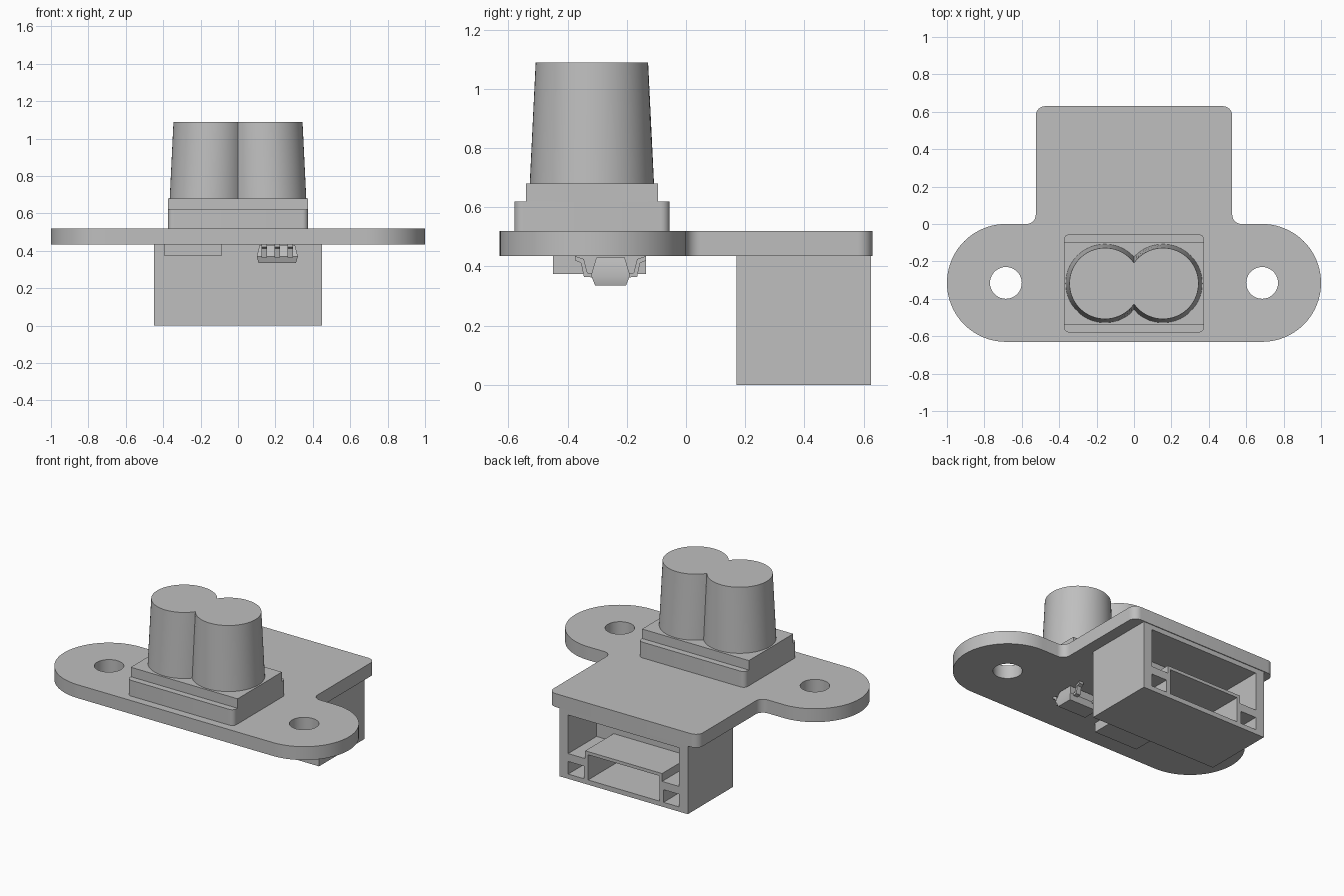
import bpy, bmesh, math

cube = bpy.data.objects.get("Cube")
if cube:
    bpy.data.objects.remove(cube, do_unlink=True)

grey = bpy.data.materials.new("plain grey")
grey.use_nodes = True
grey.diffuse_color = (0.52, 0.52, 0.52, 1)
grey.node_tree.nodes["Principled BSDF"].inputs["Base Color"].default_value = (0.52, 0.52, 0.52, 1)


def finish(name, mesh):
    """Weld, orient, shade and colour a mesh part."""
    bm = bmesh.new()
    bm.from_mesh(mesh)
    bmesh.ops.remove_doubles(bm, verts=bm.verts, dist=1e-5)
    bmesh.ops.recalc_face_normals(bm, faces=bm.faces)
    bm.to_mesh(mesh)
    bm.free()
    mesh.materials.clear()
    mesh.materials.append(grey)
    for p in mesh.polygons:
        p.material_index = 0
    obj = bpy.data.objects.new(name, mesh)
    bpy.context.collection.objects.link(obj)
    bpy.ops.object.select_all(action='DESELECT')
    obj.select_set(True)
    bpy.context.view_layer.objects.active = obj
    bpy.ops.object.shade_smooth_by_angle(angle=math.radians(30))
    return obj


def prism(name, loops, lo, hi, axis='z'):
    """Extrude an outline (first loop) with holes (other loops) along an axis."""
    curve = bpy.data.curves.new(name, 'CURVE')
    curve.dimensions = '2D'
    curve.fill_mode = 'BOTH'
    curve.extrude = (hi - lo) / 2
    for loop in loops:
        s = curve.splines.new('POLY')
        s.points.add(len(loop) - 1)
        for pt, (a, b) in zip(s.points, loop):
            pt.co = (a, b, 0, 1)
        s.use_cyclic_u = True
    tmp = bpy.data.objects.new("temp", curve)
    bpy.context.collection.objects.link(tmp)
    dg = bpy.context.evaluated_depsgraph_get()
    mesh = bpy.data.meshes.new_from_object(tmp.evaluated_get(dg))
    bpy.data.objects.remove(tmp, do_unlink=True)
    mid = (lo + hi) / 2
    for v in mesh.vertices:
        a, b, c = v.co
        c += mid
        v.co = {'z': (a, b, c), 'y': (a, c, b), 'x': (c, a, b)}[axis]
    return finish(name, mesh)


def arc(cx, cy, r, start, end, n):
    angles = [math.radians(start + (end - start) * i / n) for i in range(n + 1)]
    return [(cx + r * math.cos(t), cy + r * math.sin(t)) for t in angles]


def rect(x0, x1, y0, y1, r=0):
    if not r:
        return [(x0, y0), (x1, y0), (x1, y1), (x0, y1)]
    return (arc(x0 + r, y0 + r, r, 180, 270, 6) + arc(x1 - r, y0 + r, r, 270, 360, 6)
            + arc(x1 - r, y1 - r, r, 0, 90, 6) + arc(x0 + r, y1 - r, r, 90, 180, 6))


def mirrored(half):
    """Close a right-hand half outline with its mirror image."""
    return half + [(-x, y) for x, y in reversed(half)]


def loft(name, rings):
    """Skin closed rings of equal length and cap both ends."""
    bm = bmesh.new()
    rows = [[bm.verts.new(p) for p in ring] for ring in rings]
    n = len(rows[0])
    for a, b in zip(rows, rows[1:]):
        for i in range(n):
            j = (i + 1) % n
            bm.faces.new((a[i], a[j], b[j], b[i]))
    bm.faces.new(rows[0])
    bm.faces.new(rows[-1])
    mesh = bpy.data.meshes.new(name)
    bm.to_mesh(mesh)
    bm.free()
    return finish(name, mesh)


# Mounting plate: two round ears, a rear tab and two screw holes
EAR, MID = 0.685, -0.315
half = (arc(EAR, MID, 0.315, -90, 90, 40)
        + arc(0.575, 0.05, 0.05, 270, 180, 8)
        + arc(0.475, 0.58, 0.05, 0, 90, 8))
holes = [arc(s * EAR, MID, 0.085, 0, 350, 35) for s in (-1, 1)]
prism("mounting_plate", [mirrored(half)] + holes, 0.435, 0.52)

# Stepped pedestal
prism("pedestal_base", [rect(-0.375, 0.375, -0.58, -0.055, 0.03)], 0.52, 0.62)
prism("pedestal_step", [rect(-0.375, 0.375, -0.54, -0.095)], 0.62, 0.68)


# Tapered twin barrel with a cleft on each side
def twin_ring(r, z, d=0.155):
    a = 180 - math.degrees(math.acos(d / r))
    right = arc(d, 0, r, -a, a, 60)
    left = [(-x, y) for x, y in reversed(right[1:-1])]
    return [(x, y + MID - 0.003, z) for x, y in right + left]


loft("twin_barrel", [twin_ring(0.21, 0.68), twin_ring(0.19, 1.09)])

# Rear socket: a shell with recesses in front of a solid block
upper = mirrored([(0.27, 0.21), (0.27, 0.16), (0.39, 0.16), (0.39, 0.405)])
recesses = [upper, rect(-0.25, 0.25, 0.03, 0.19),
            rect(0.28, 0.39, 0.03, 0.11), rect(-0.39, -0.28, 0.03, 0.11)]
prism("socket_shell", [rect(-0.45, 0.45, 0, 0.435)] + recesses, 0.34, 0.625, 'y')
prism("socket_back", [rect(-0.45, 0.45, 0, 0.435)], 0.17, 0.34, 'y')

# Flat component under the plate
prism("flat_component", [rect(-0.395, -0.085, -0.45, -0.135)], 0.375, 0.435)

# Small chip with faceted body and bent leads
CX, CY = 0.21, -0.255
rings = [[(x, y, z) for x, y in rect(CX - w, CX + w, CY - d, CY + d)]
         for w, d, z in ((0.1, 0.052, 0.335), (0.11, 0.066, 0.37), (0.095, 0.048, 0.43))]
loft("chip_body", rings)
lead = [(0.06, 0.378), (0.078, 0.378), (0.09, 0.425), (0.12, 0.435),
        (0.12, 0.42), (0.1, 0.412), (0.09, 0.365), (0.06, 0.363)]
for side, offsets in ((-1, (-0.07, 0, 0.07)), (1, (-0.07, 0.07))):
    profile = [(CY + side * y, z) for y, z in lead]
    for i, off in enumerate(offsets):
        name = ("front" if side < 0 else "rear") + "_lead_%d" % (i + 1)
        prism(name, [profile], CX + off - 0.015, CX + off + 0.015, 'x')
